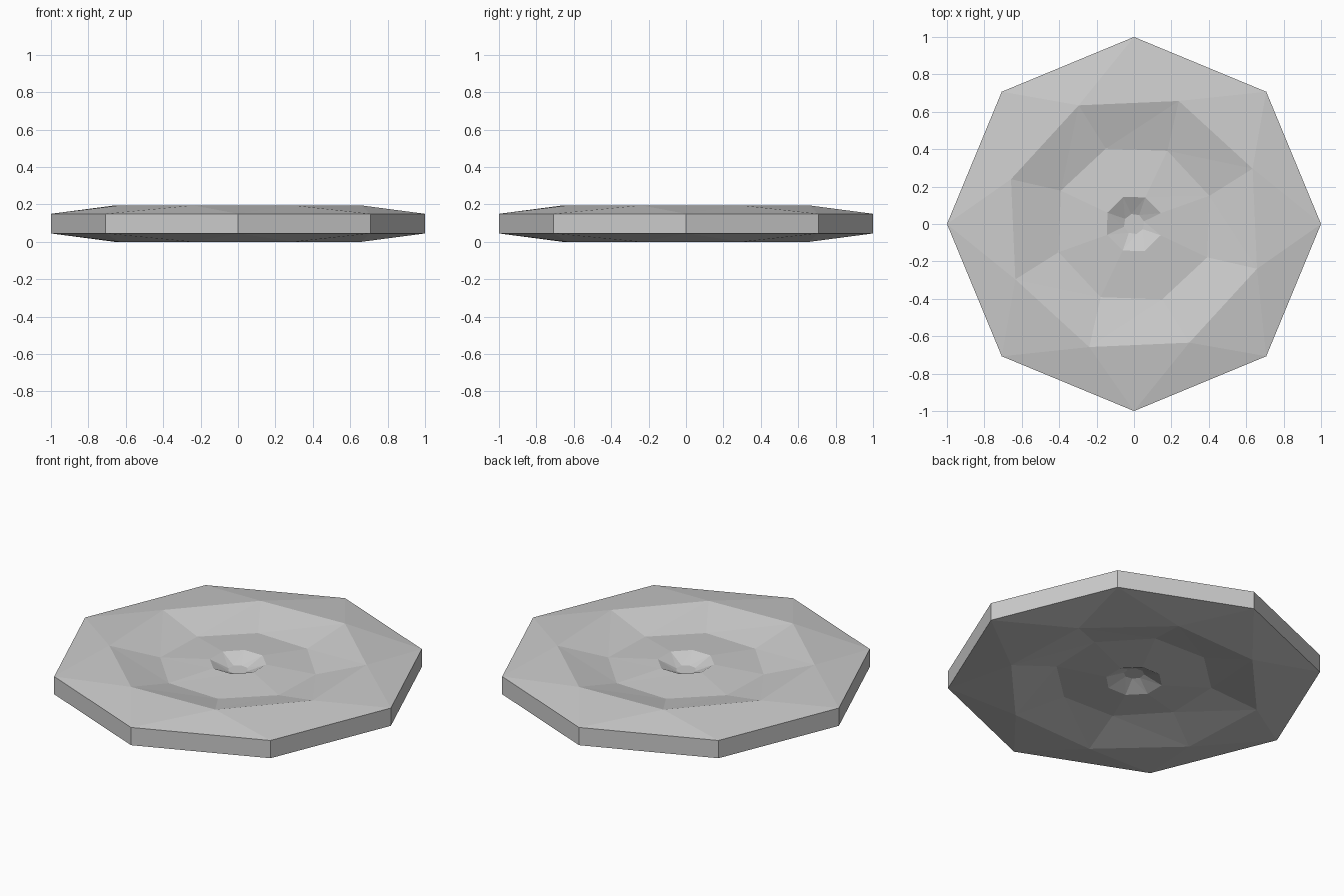
import bpy, bmesh, math

if "Cube" in bpy.data.objects:
    bpy.data.objects.remove(bpy.data.objects["Cube"])

SIDES = 8
MID = 0.0975          # the disc mirrors about this height
# radius, twist in degrees, half thickness, from the rim to the centre
RINGS = [(1.0, 0, 0.0525), (0.70, 25, 0.0975), (0.43, 65.5, 0.034),
         (0.155, 112, 0.058), (0.055, 150, 0.012)]

bm = bmesh.new()


def build_side(sign):
    """One pleated spiral face of the disc; returns its rim vertices."""
    loops = []
    for r, twist, h in RINGS:
        angles = [math.radians(twist + 360 / SIDES * k) for k in range(SIDES)]
        loops.append([bm.verts.new((r * math.cos(a), r * math.sin(a), MID + sign * h))
                      for a in angles])
    for a, b in zip(loops, loops[1:]):
        for k in range(SIDES):
            n = (k + 1) % SIDES
            bm.faces.new((a[k], a[n], b[k]))
            bm.faces.new((a[n], b[n], b[k]))
    bm.faces.new(loops[-1])
    return loops[0]


# top and bottom faces, joined by the straight outer rim
top = build_side(1)
bottom = build_side(-1)
for k in range(SIDES):
    n = (k + 1) % SIDES
    bm.faces.new((bottom[k], bottom[n], top[n], top[k]))

bmesh.ops.recalc_face_normals(bm, faces=bm.faces[:])
mesh = bpy.data.meshes.new("twisted_disc")
bm.to_mesh(mesh)
bm.free()
bpy.context.collection.objects.link(bpy.data.objects.new("twisted_disc", mesh))
